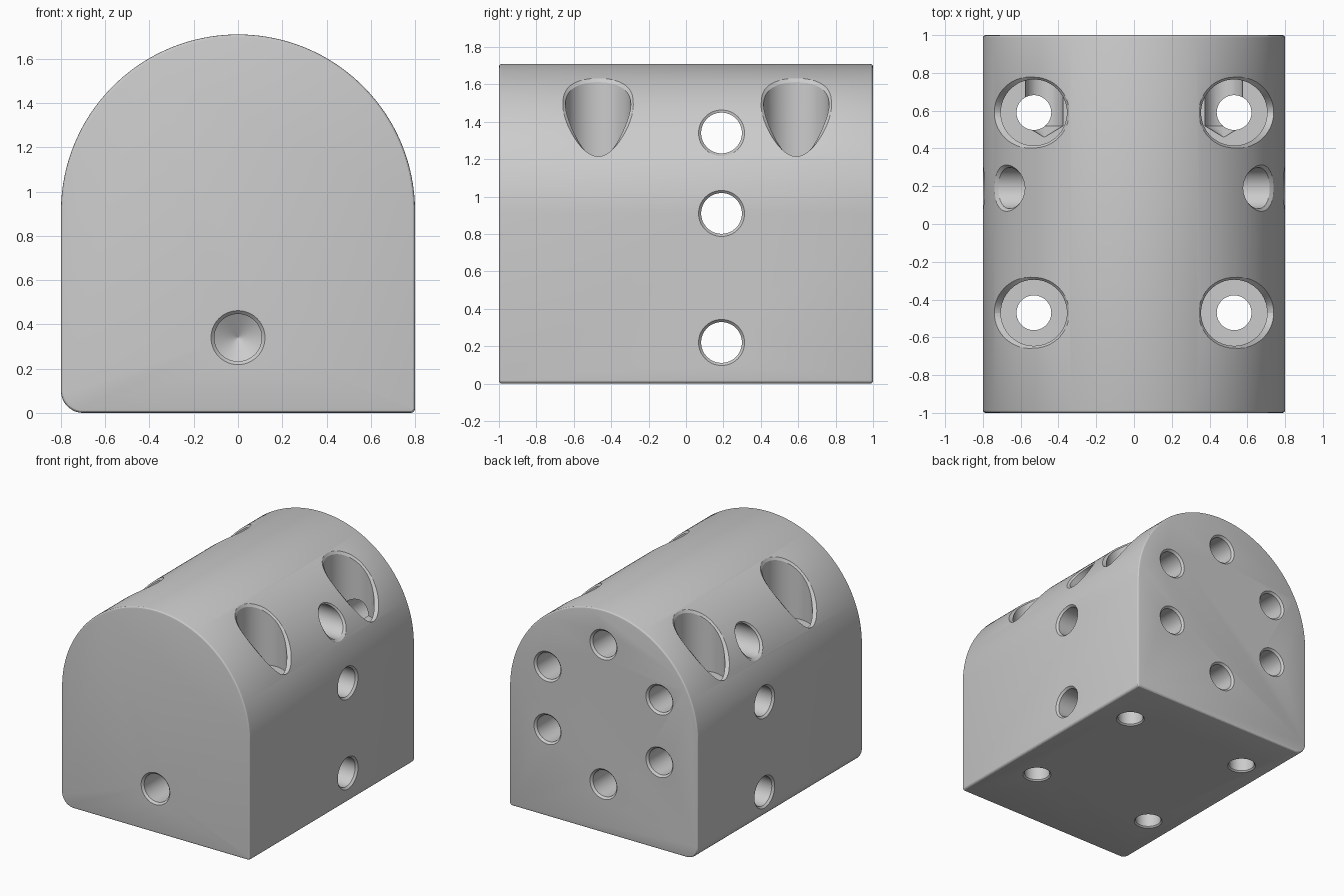
import bpy, bmesh
from math import sin, cos, pi, sqrt, radians

old = bpy.data.objects.get("Cube")
if old:
    bpy.data.objects.remove(old, do_unlink=True)

HALF, AXIS_Z, LIP = 0.8, 0.91, 0.015
SEGS = 64

metal = bpy.data.materials.new("plain_grey")
metal.use_nodes = True
grey = (0.6, 0.6, 0.6, 1)
metal.diffuse_color = grey
metal.node_tree.nodes["Principled BSDF"].inputs["Base Color"].default_value = grey


def make_object(name, bm):
    bmesh.ops.recalc_face_normals(bm, faces=bm.faces)
    mesh = bpy.data.meshes.new(name)
    bm.to_mesh(mesh)
    bm.free()
    mesh.materials.append(metal)
    obj = bpy.data.objects.new(name, mesh)
    bpy.context.collection.objects.link(obj)
    return obj


def arc(cx, cz, r, start, end, n):
    steps = [radians(start + (end - start) * i / n) for i in range(n + 1)]
    return [(cx + r * cos(a), cz + r * sin(a)) for a in steps]


# Arched block, one lower edge rounded wide and the other tight
profile = arc(0, AXIS_Z, HALF, 0, 180, 96)
profile += arc(-HALF + 0.1, 0.1, 0.1, 180, 270, 12)
profile += arc(HALF - 0.02, 0.02, 0.02, 270, 360, 5)
bm = bmesh.new()
front = bm.faces.new([bm.verts.new((x, -1, z)) for x, z in profile])
moved = bmesh.ops.extrude_face_region(bm, geom=[front], use_keep_orig=True)["geom"]
back_verts = [g for g in moved if isinstance(g, bmesh.types.BMVert)]
bmesh.ops.translate(bm, verts=back_verts, vec=(0, 2, 0))
bmesh.ops.recalc_face_normals(bm, faces=bm.faces)
rims = [e for e in bm.edges if abs(e.verts[0].co.y - e.verts[1].co.y) < 0.01]
bmesh.ops.bevel(bm, geom=rims, offset=LIP, segments=3, profile=0.5, affect='EDGES')
body = make_object("drilled_block", bm)


def arch(offset):
    """Distance from the arch axis to its surface at a sideways offset."""
    return sqrt(max(HALF ** 2 - offset ** 2, 0))


def bore(name, place, rings):
    """Lathe-like cutter: each ring gives (radius, height) for an angle."""
    bm = bmesh.new()
    loops = []
    for ring in rings:
        loop = []
        for i in range(SEGS):
            a = 2 * pi * i / SEGS
            r, h = ring(a) if callable(ring) else ring
            loop.append(bm.verts.new(place(r * cos(a), r * sin(a), h)))
        loops.append(loop)
    for low, high in zip(loops, loops[1:]):
        for i in range(SEGS):
            j = (i + 1) % SEGS
            bm.faces.new((low[i], low[j], high[j], high[i]))
    bm.faces.new(loops[0])
    bm.faces.new(loops[-1])
    cutter = make_object(name, bm)
    cutter.hide_render = True
    cut = body.modifiers.new(name, 'BOOLEAN')
    cut.operation, cut.solver, cut.object = 'DIFFERENCE', 'EXACT', cutter
    bpy.context.view_layer.objects.active = body
    bpy.ops.object.modifier_apply(modifier=name)
    bpy.data.objects.remove(cutter, do_unlink=True)


# Blind holes with conical bottoms: six in the back, one in the front
def blind(name, x, z, r, side):
    bore(name, lambda u, v, h: (x + u, side * h, z + v),
         [(0.002, 0.52 - r * 0.6), (r, 0.52), (r, 1 - LIP),
          (r + LIP, 1), (r + LIP, 1.2)])


for i, (x, dz) in enumerate([(0, 0.535), (0.475, 0.24), (0.475, -0.24),
                             (0, -0.535), (-0.475, -0.24), (-0.475, 0.24)]):
    blind(f"back_hole_{i}", x, AXIS_Z + dz, 0.1, 1)
blind("front_hole", 0, 0.34, 0.107, -1)


# Cross holes right through from side to side
def cross_hole(name, z, r=0.109):
    def reach(radius, a):
        return arch(max(z + radius * sin(a) - AXIS_Z, 0))

    def inner(s):
        return lambda a: (r, s * (reach(r, a) - LIP))

    def outer(s):
        return lambda a: (r + LIP, s * (reach(r + LIP, a) + 0.001))

    bore(name, lambda u, v, h: (h, 0.19 + u, z + v),
         [(r + LIP, -1), outer(-1), inner(-1), inner(1), outer(1), (r + LIP, 1)])


for z in (0.22, AXIS_Z, 1.34):
    cross_hole(f"cross_hole_{z}", z)


# Counterbored bolt holes, with a lip that widens down the slope of the arch
def bolt_hole(name, side, y, cx=0.53, r=0.092, big=0.175, floor=1.15):
    def top(radius, a):
        return AXIS_Z + arch(cx + radius * cos(a))

    def wall(a):
        return big, top(big, a) - 0.015 - 0.07 * max(cos(a), 0) ** 3

    def lip(a):
        radius = big + 0.013 + 0.022 * max(cos(a), 0)
        return radius, top(radius, a) + 0.001

    bore(name, lambda u, v, h: (side * (cx + u), y + v, h),
         [(r + 0.01, -0.1), (r + 0.01, 0), (r, 0.01), (r, floor), (big, floor),
          wall, lip, lambda a: (lip(a)[0], 2)])


for side in (-1, 1):
    for y in (-0.47, 0.59):
        bolt_hole(f"bolt_hole_{side}_{y}", side, y)

# Smooth arch and bores, crisp rims
bpy.ops.object.select_all(action='DESELECT')
body.select_set(True)
bpy.context.view_layer.objects.active = body
bpy.ops.object.shade_smooth_by_angle(angle=radians(16))
